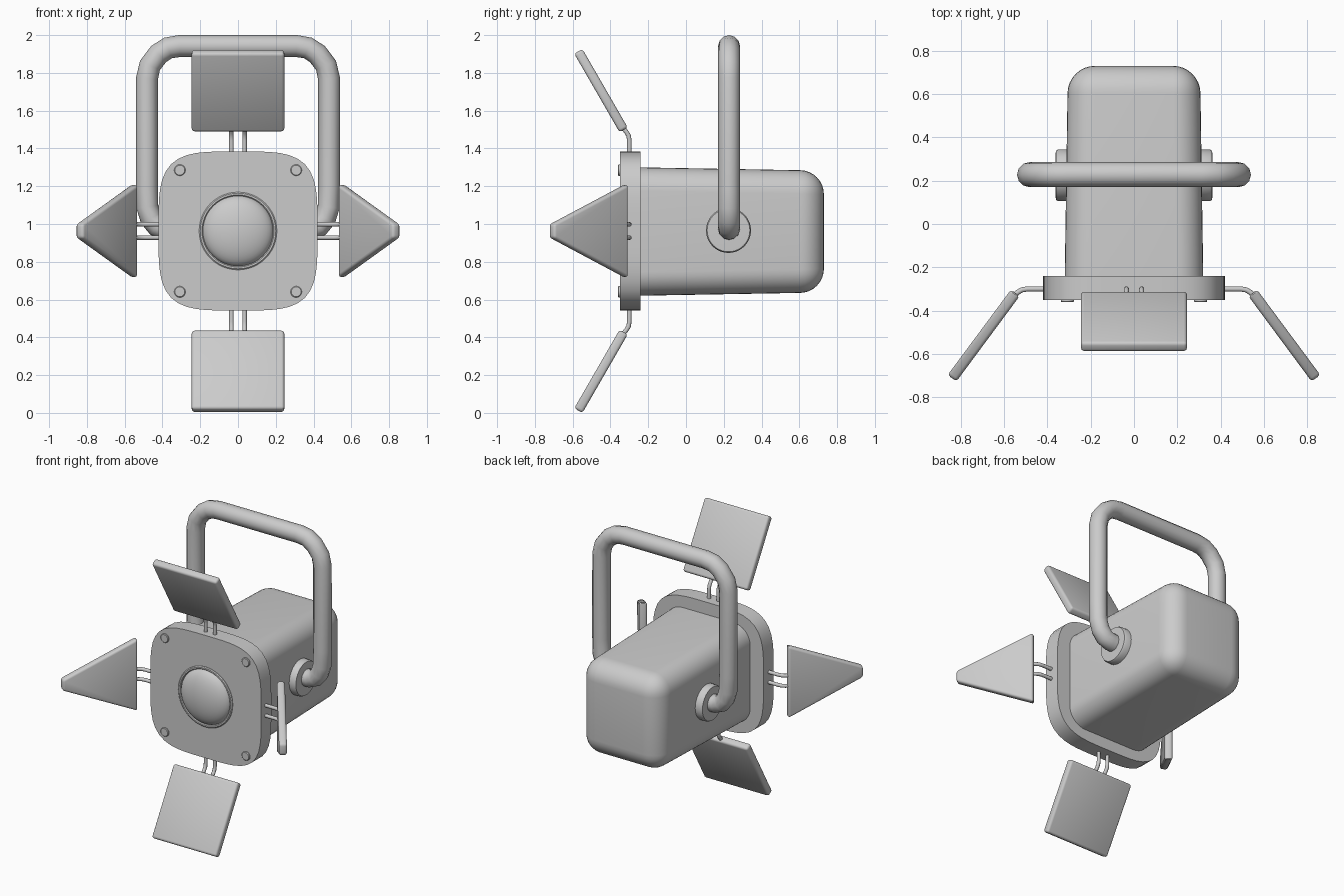
import bpy, bmesh, math
from mathutils import Matrix, Vector

if "Cube" in bpy.data.objects:
    bpy.data.objects.remove(bpy.data.objects["Cube"])

CZ = 0.963  # height of the lamp axis
HALF = math.pi / 2


def finish(name, bm, angle=35):
    bmesh.ops.recalc_face_normals(bm, faces=bm.faces)
    me = bpy.data.meshes.new(name)
    bm.to_mesh(me)
    bm.free()
    ob = bpy.data.objects.new(name, me)
    bpy.context.collection.objects.link(ob)
    bpy.ops.object.select_all(action='DESELECT')
    ob.select_set(True)
    bpy.context.view_layer.objects.active = ob
    bpy.ops.object.shade_smooth_by_angle(angle=math.radians(angle))
    return ob


def tube(name, pts, radius, matrix=Matrix()):
    cu = bpy.data.curves.new(name, 'CURVE')
    cu.dimensions = '3D'
    cu.bevel_depth = radius
    cu.bevel_resolution = 4
    cu.use_fill_caps = True
    sp = cu.splines.new('POLY')
    sp.points.add(len(pts) - 1)
    for p, co in zip(sp.points, pts):
        p.co = (*(matrix @ Vector(co)), 1)
    ob = bpy.data.objects.new(name, cu)
    bpy.context.collection.objects.link(ob)
    bpy.ops.object.select_all(action='DESELECT')
    ob.select_set(True)
    bpy.context.view_layer.objects.active = ob
    bpy.ops.object.convert(target='MESH')
    bpy.ops.object.shade_smooth_by_angle(angle=math.radians(50))


def lathe(name, profile, matrix, steps=40):
    """Spin (radius, height) points round local z."""
    bm = bmesh.new()
    vs = [bm.verts.new((r, 0, h)) for r, h in profile]
    es = [bm.edges.new(p) for p in zip(vs, vs[1:])]
    bmesh.ops.spin(bm, geom=vs + es, cent=(0, 0, 0), axis=(0, 0, 1),
                   angle=2 * math.pi, steps=steps)
    bmesh.ops.remove_doubles(bm, verts=bm.verts, dist=1e-4)
    bm.transform(matrix)
    return finish(name, bm)


def forward(x, y, z):  # local z becomes -y
    return Matrix.Translation((x, y, z)) @ Matrix.Rotation(HALF, 4, 'X')


# Housing: tapered box, rounded everywhere but the front
bm = bmesh.new()
bmesh.ops.create_cube(bm, size=1)
for v in bm.verts:
    back = v.co.y > 0
    v.co = (v.co.x * (0.61 if back else 0.64), 0.73 if back else -0.26,
            CZ - 0.003 + v.co.z * (0.645 if back else 0.68))
edges = [e for e in bm.edges if max(v.co.y for v in e.verts) > 0]
bmesh.ops.bevel(bm, geom=edges, offset=0.125, segments=8, profile=0.5, affect='EDGES')
finish("housing", bm)

# Front plate: squircle slab with a round opening for the lens
bm = bmesh.new()
N = 64
rings = []
for y, hole in ((-0.35, 0), (-0.24, 0), (-0.24, 1), (-0.35, 1)):
    ring = []
    for i in range(N):
        a = 2 * math.pi * i / N
        c, s = math.cos(a), math.sin(a)
        r = 0.2 if hole else 0.421 / (c ** 4 + s ** 4) ** 0.25
        ring.append(bm.verts.new((r * c, y, CZ + r * s)))
    rings.append(ring)
for k in range(4):
    a, b = rings[k], rings[(k + 1) % 4]
    for i in range(N):
        j = (i + 1) % N
        bm.faces.new((a[i], a[j], b[j], b[i]))
finish("front_plate", bm)

# Lens ring and domed lens
lathe("lens_ring", [(0.186, -0.05), (0.186, 0.004), (0.191, 0.009), (0.2, 0.009),
                    (0.206, 0.004), (0.206, -0.05)], forward(0, -0.35, CZ), 48)
dome = [(0.187 * math.cos(HALF * i / 10), 0.075 * math.sin(HALF * i / 10)) for i in range(11)]
lathe("lens", dome, forward(0, -0.34, CZ), 48)

# Corner bolts
for sx in (-1, 1):
    for sz in (-1, 1):
        lathe("plate_bolt", [(0.03, -0.01), (0.03, 0.007), (0.026, 0.011), (0, 0.011)],
              forward(sx * 0.308, -0.35, CZ + sz * 0.322), 20)


# Barn doors: (quarter turn, base (radial, y), tip (radial, y), half widths)
def barn_door(turn, base, tip, w0, w1):
    m = Matrix.Translation((0, 0, CZ)) @ Matrix.Rotation(turn * HALF, 4, 'Y')
    n = Vector((tip[1] - base[1], base[0] - tip[0])).normalized() * 0.025
    bm = bmesh.new()
    layers = []
    for s in (-1, 1):
        layers.append([bm.verts.new((x, p[1] + s * n.y, p[0] + s * n.x)) for x, p in
                       ((-w0, base), (w0, base), (w1, tip), (-w1, tip))])
    lo, hi = layers
    bm.faces.new(lo)
    bm.faces.new(hi)
    for i in range(4):
        j = (i + 1) % 4
        bm.faces.new((lo[i], lo[j], hi[j], hi[i]))
    bmesh.ops.recalc_face_normals(bm, faces=bm.faces)
    bmesh.ops.bevel(bm, geom=list(bm.edges), offset=0.015, segments=3, profile=0.5,
                    affect='EDGES')
    bm.transform(m)
    finish("barn_door", bm)
    # pair of bent hinge rods
    b = Vector(base)
    into = b + (Vector(tip) - b).normalized() * 0.03
    for x in (-0.035, 0.035):
        path = [(x, -0.3, 0.4), (x, -0.3, b.x - 0.055), (x, -0.304, b.x - 0.03),
                (x, -0.315, b.x - 0.012), (x, into.y, into.x)]
        tube("hinge_rod", path, 0.012, m)


for turn in (0, 2):
    barn_door(turn, (0.535, -0.33), (0.951, -0.57), 0.245, 0.245)
for turn in (1, 3):
    barn_door(turn, (0.548, -0.318), (0.84, -0.712), 0.247, 0.037)

# Yoke: one bent tube, right half mirrored to the left
half = [(0.31, 0.972), (0.39, 0.974), (0.43, 0.99), (0.462, 1.03), (0.48, 1.09),
        (0.482, 1.2), (0.482, 1.77), (0.466, 1.84), (0.42, 1.9), (0.37, 1.932), (0.31, 1.942)]
path = half + [(-x, z) for x, z in reversed(half)]
tube("yoke", [(x, 0.228, z) for x, z in path], 0.058)

# Pivot discs on both sides
for s in (-1, 1):
    m = Matrix.Translation((s * 0.3, 0.225, CZ + 0.003)) @ Matrix.Rotation(s * HALF, 4, 'Y')
    lathe("pivot_disc", [(0.119, 0), (0.119, 0.05), (0.113, 0.061), (0.085, 0.062),
                         (0, 0.062)], m)
